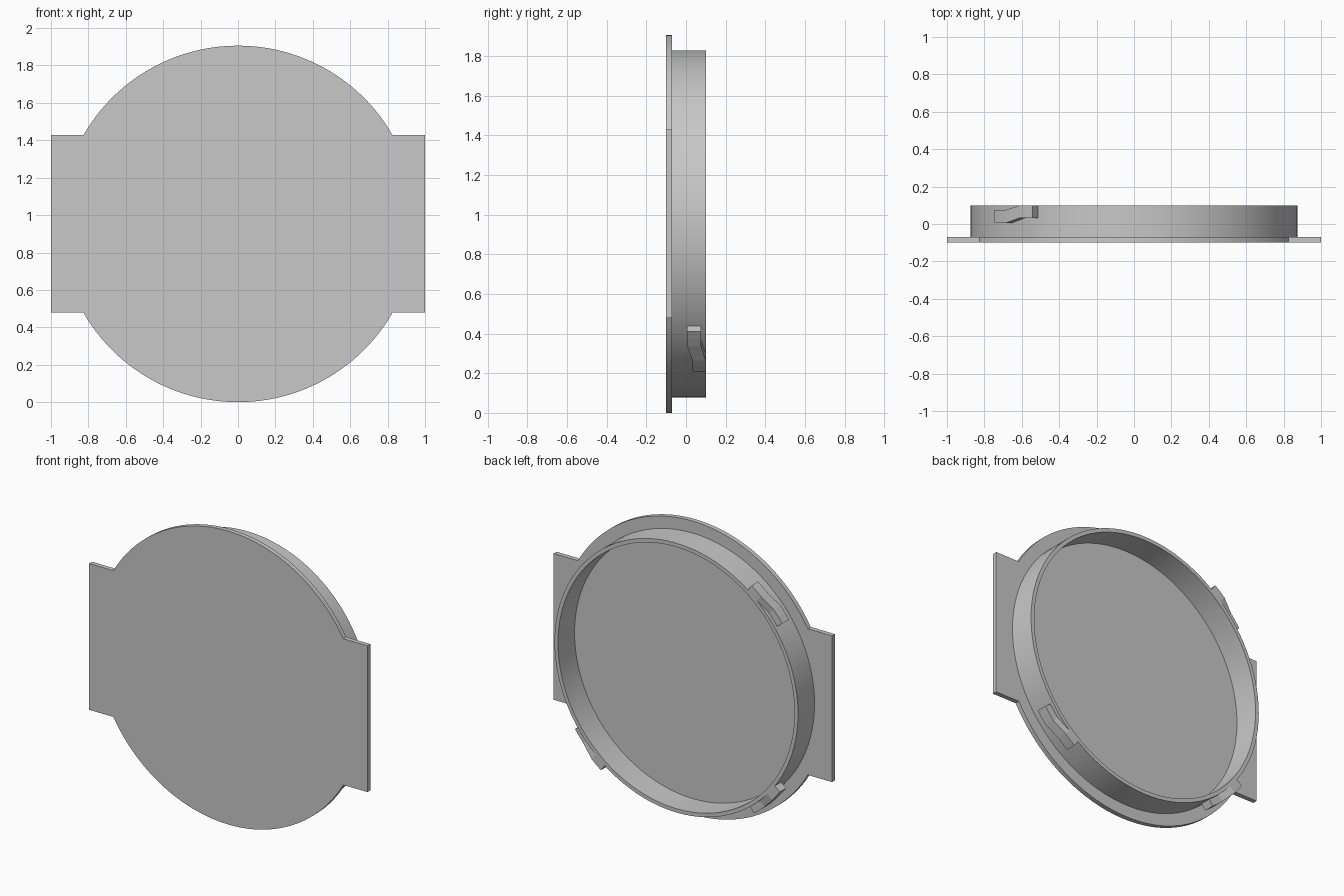
import bpy
import bmesh
from math import sin, cos, acos, asin, radians, pi

if "Cube" in bpy.data.objects:
    bpy.data.objects.remove(bpy.data.objects["Cube"], do_unlink=True)

CENTRE = 0.953
DISC_R, RIM_OUT, RIM_IN, TAB_R = 0.953, 0.875, 0.85, 0.921
FRONT, SHOULDER, BACK = -0.1, -0.07, 0.1
WING_X, WING_Z = 1.0, 0.475

grey = bpy.data.materials.new("plain grey")
grey.use_nodes = True
colour = (0.58, 0.58, 0.58, 1)
grey.diffuse_color = colour
grey.node_tree.nodes["Principled BSDF"].inputs["Base Color"].default_value = colour


def polar(radius, angle, y):
    return (radius * cos(angle), y, CENTRE + radius * sin(angle))


def finish(name, bm, smooth=True):
    bmesh.ops.recalc_face_normals(bm, faces=bm.faces)
    mesh = bpy.data.meshes.new(name)
    bm.to_mesh(mesh)
    bm.free()
    mesh.materials.append(grey)
    obj = bpy.data.objects.new(name, mesh)
    bpy.context.collection.objects.link(obj)
    if smooth:
        bpy.ops.object.select_all(action="DESELECT")
        obj.select_set(True)
        bpy.context.view_layer.objects.active = obj
        bpy.ops.object.shade_smooth_by_angle(angle=radians(30))
    return obj


def loft(name, sections, closed, smooth=True):
    """Skin a row of matching cross-sections, capped unless closed."""
    bm = bmesh.new()
    rows = [[bm.verts.new(p) for p in s] for s in sections]
    pairs = list(zip(rows, rows[1:]))
    if closed:
        pairs.append((rows[-1], rows[0]))
    else:
        bm.faces.new(rows[0])
        bm.faces.new(rows[-1])
    for a, b in pairs:
        for i in range(len(a)):
            j = (i + 1) % len(a)
            bm.faces.new((a[i], a[j], b[j], b[i]))
    return finish(name, bm, smooth)


# Cover plate: round disc with a square grip wing on each side
start = asin(WING_Z / DISC_R)
steps = 48
outline = []
for side in (1, -1):
    base = 0 if side == 1 else pi
    outline.append((side * WING_X, CENTRE - side * WING_Z))
    outline.append((side * WING_X, CENTRE + side * WING_Z))
    for i in range(steps + 1):
        a = base + start + (pi - 2 * start) * i / steps
        outline.append((DISC_R * cos(a), CENTRE + DISC_R * sin(a)))
loft("cover_plate", [[(x, y, z) for x, z in outline] for y in (FRONT, SHOULDER)], False)

# Thin ring behind the plate
profile = ((RIM_OUT, SHOULDER - 0.01), (RIM_OUT, BACK),
           (RIM_IN, BACK), (RIM_IN, SHOULDER - 0.01))
count = 96
loft("rim", [[polar(r, 2 * pi * i / count, y) for r, y in profile]
             for i in range(count)], True)

# Three stepped locking lugs around the rim
for name, middle in (("upper_right_lug", 135), ("lower_right_lug", 225), ("lower_left_lug", 315)):
    sections = []
    for offset, low in ((-9, 0.033), (-6, 0.033), (-3.5, 0.033),
                        (3, 0.006), (6, 0.006), (9, 0.006)):
        a = radians(middle + offset)
        high = low + 0.07 if low < 0.02 else BACK
        sections.append([polar(r, a, y) for r, y in
                         ((RIM_OUT - 0.01, low), (TAB_R, low),
                          (TAB_R, high), (RIM_OUT - 0.01, high))])
    loft(name, sections, False, smooth=False)
